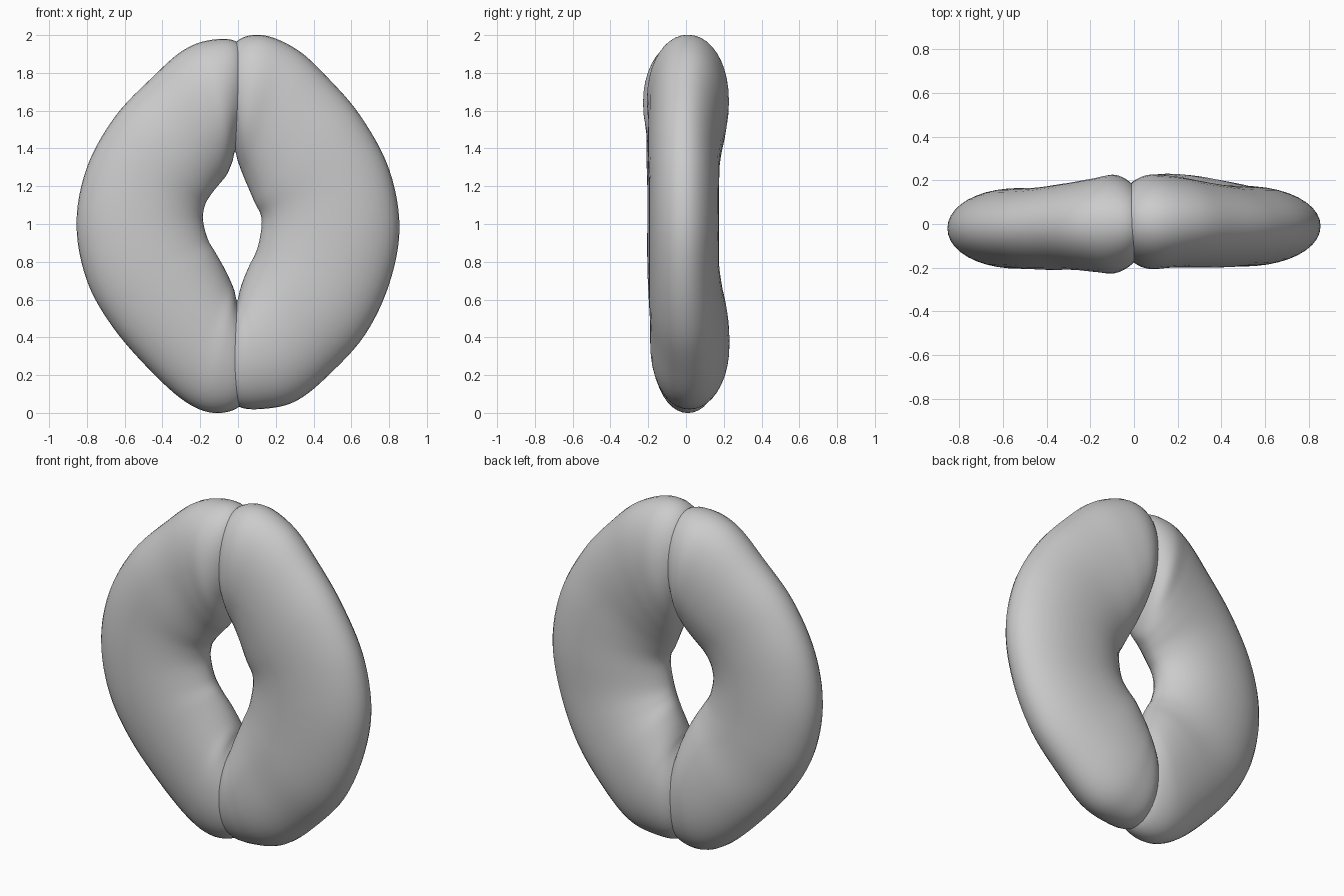
import bpy, bmesh, math
from mathutils import Vector

SIDES, STEPS = 40, 6


def catmull(a, b, c, d, t):
    return 0.5 * (2 * b + (c - a) * t + (2 * a - 5 * b + 4 * c - d) * t * t
                  + (3 * b - a - 3 * c + d) * t ** 3)


def spow(v, e):
    return math.copysign(abs(v) ** e, v)


def curved_lobe(name, rows):
    """Loft rounded sections. Row: inner x, inner z, outer x, outer z, centre y, half depth."""
    n = len(rows)
    sections = []
    for i in range(n - 1):
        quad = [rows[max(i - 1, 0)], rows[i], rows[i + 1], rows[min(i + 2, n - 1)]]
        for s in range(STEPS):
            sections.append([catmull(*vals, s / STEPS) for vals in zip(*quad)])
    sections.append(rows[-1])
    bm = bmesh.new()
    rings = []
    for ix, iz, ox, oz, cy, h in sections:
        mid = Vector(((ix + ox) / 2, cy, (iz + oz) / 2))
        half = Vector(((ox - ix) / 2, 0, (oz - iz) / 2))
        ring = []
        for k in range(SIDES):
            a = 2 * math.pi * k / SIDES
            # inner edge tapers more than the outer edge
            e = 0.98 if math.cos(a) > 0 else 1.08
            ring.append(bm.verts.new(mid + half * spow(math.cos(a), 0.95)
                                     + Vector((0, h * spow(math.sin(a), e), 0))))
        rings.append(ring)
    for r0, r1 in zip(rings, rings[1:]):
        for k in range(SIDES):
            j = (k + 1) % SIDES
            bm.faces.new((r0[k], r0[j], r1[j], r1[k]))
    bm.faces.new(rings[0])
    bm.faces.new(rings[-1])
    bmesh.ops.recalc_face_normals(bm, faces=bm.faces)
    mesh = bpy.data.meshes.new(name)
    bm.to_mesh(mesh)
    bm.free()
    obj = bpy.data.objects.new(name, mesh)
    bpy.context.collection.objects.link(obj)
    return obj


# Right lobe, from its top end round to its bottom end
right = curved_lobe("curved_body", [
    (-0.09, 1.56, -0.08, 1.82, 0.01, 0.08),
    (-0.02, 1.40, -0.01, 1.965, 0.01, 0.175),
    (0.00, 1.33, 0.13, 2.00, 0.01, 0.215),
    (0.03, 1.25, 0.31, 1.925, 0.01, 0.21),
    (0.06, 1.18, 0.47, 1.78, 0.00, 0.20),
    (0.09, 1.11, 0.65, 1.57, -0.01, 0.19),
    (0.12, 1.05, 0.80, 1.29, -0.01, 0.185),
    (0.125, 0.99, 0.855, 0.98, -0.01, 0.185),
    (0.11, 0.90, 0.80, 0.68, -0.01, 0.185),
    (0.09, 0.84, 0.67, 0.41, 0.00, 0.195),
    (0.06, 0.78, 0.48, 0.20, 0.015, 0.205),
    (0.03, 0.71, 0.32, 0.07, 0.02, 0.21),
    (0.01, 0.65, 0.17, 0.025, 0.02, 0.205),
    (-0.01, 0.58, 0.00, 0.035, 0.015, 0.18),
    (-0.09, 0.44, -0.08, 0.17, 0.01, 0.09),
])

# Left lobe, slightly different in shape
left = curved_lobe("left_lobe", [
    (0.07, 1.56, 0.06, 1.82, 0.00, 0.08),
    (-0.01, 1.40, 0.00, 1.96, 0.00, 0.18),
    (-0.03, 1.33, -0.14, 1.975, 0.00, 0.225),
    (-0.06, 1.26, -0.29, 1.92, -0.005, 0.215),
    (-0.10, 1.21, -0.45, 1.78, -0.01, 0.20),
    (-0.14, 1.16, -0.65, 1.57, -0.02, 0.19),
    (-0.175, 1.10, -0.80, 1.30, -0.02, 0.185),
    (-0.185, 1.02, -0.855, 1.00, -0.02, 0.185),
    (-0.16, 0.92, -0.80, 0.70, -0.02, 0.185),
    (-0.12, 0.85, -0.66, 0.45, -0.015, 0.185),
    (-0.08, 0.78, -0.46, 0.22, 0.00, 0.19),
    (-0.045, 0.71, -0.28, 0.06, 0.01, 0.19),
    (-0.02, 0.65, -0.13, 0.00, 0.01, 0.185),
    (0.00, 0.58, 0.01, 0.035, 0.01, 0.155),
    (0.08, 0.44, 0.07, 0.17, 0.01, 0.08),
])

# Fuse both lobes so they meet in a crease
union = right.modifiers.new("union", 'BOOLEAN')
union.operation = 'UNION'
union.solver = 'EXACT'
union.object = left
bpy.context.view_layer.objects.active = right
right.select_set(True)
bpy.ops.object.modifier_apply(modifier=union.name)
bpy.data.objects.remove(left, do_unlink=True)
bpy.ops.object.shade_smooth_by_angle(angle=math.radians(35))
